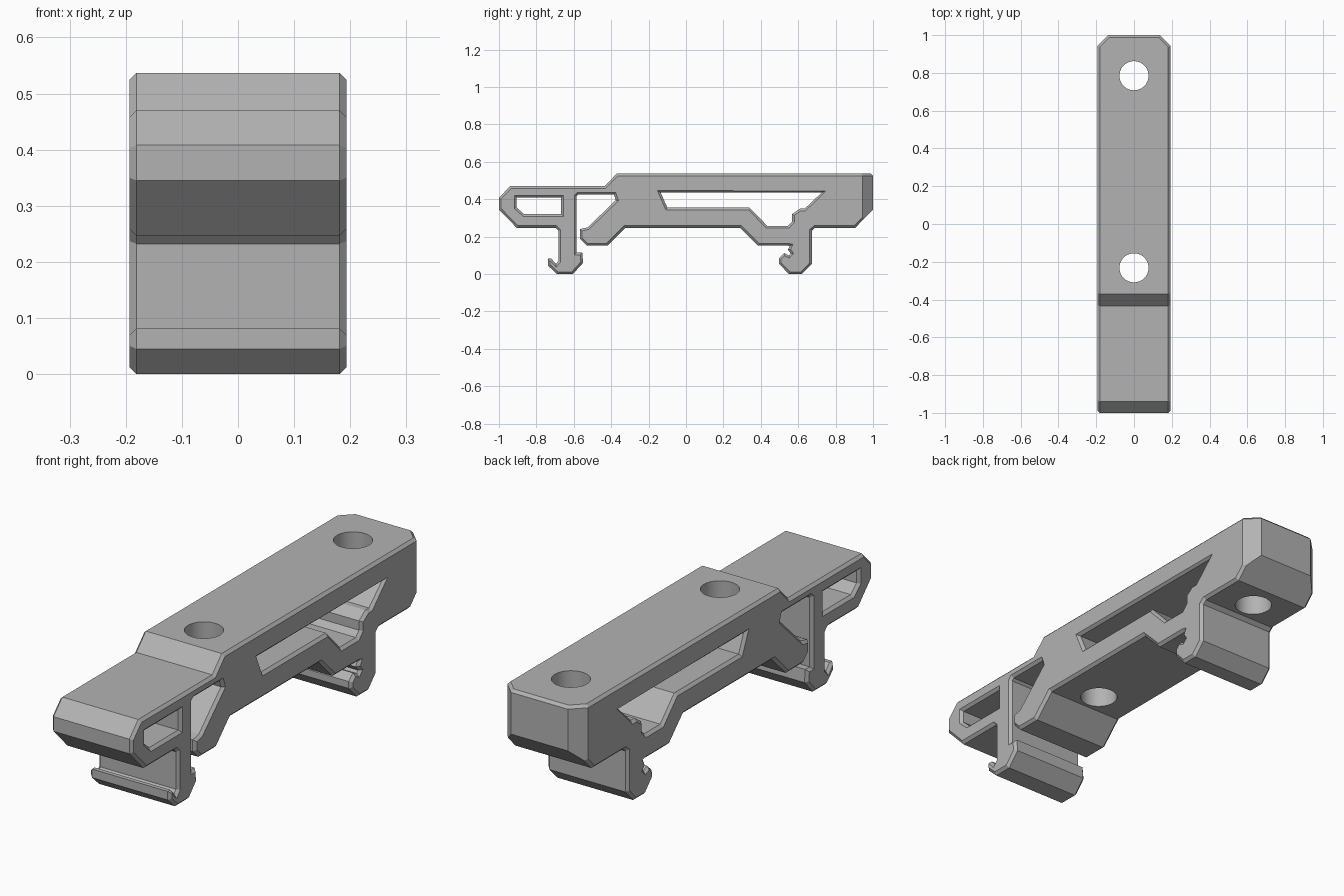
import bpy, bmesh
from mathutils import Vector

cube = bpy.data.objects.get("Cube")
if cube:
    bpy.data.objects.remove(cube)

HALF, CHAMFER, TOP = 0.193, 0.012, 0.537

# Side profile (y, z): deck, rear foot, belly, middle jaw, front foot, nose
BODY = [(-1, .345), (-1, .408), (-.94, .47), (-.435, .47), (-.37, TOP),
        (.988, TOP), (1, .525), (1, .345), (.905, .247), (.69, .247), (.673, .232),
        (.673, .055), (.62, 0), (.55, 0), (.497, .055), (.497, .085), (.525, .112),
        (.55, .1), (.56, .11), (.545, .13), (.555, .15), (.545, .152),
        (.385, .152), (.29, .247), (-.325, .247), (-.42, .152), (-.53, .152),
        (-.568, .19), (-.568, .24), (-.525, .25), (-.375, .395), (-.385, .425),
        (-.575, .425), (-.585, .415), (-.585, .115), (-.555, .115), (-.55, .06),
        (-.605, 0), (-.69, 0), (-.738, .045), (-.738, .082), (-.72, .082),
        (-.695, .055), (-.682, .07), (-.682, .232), (-.697, .247), (-.905, .247)]
# Windows through the sides
LONG_WINDOW = [(-.135, .435), (.725, .435), (.635, .35), (.61, .35), (.567, .32),
               (.567, .28), (.545, .257), (.435, .257), (.34, .355), (-.1, .355)]
NOSE_WINDOW = [(-.905, .408), (-.667, .408), (-.667, .32), (-.865, .32), (-.905, .355)]


def area(loop):
    return sum(a[0] * b[1] - b[0] * a[1] for a, b in zip(loop, loop[1:] + loop[:1]))


def inset(loop, d):
    """Mitred offset to the left of the travel direction."""
    out = []
    for i, p in enumerate(loop):
        p, a, b = Vector(p), Vector(loop[i - 1]), Vector(loop[(i + 1) % len(loop)])
        d1, d2 = (p - a).normalized(), (b - p).normalized()
        n1, n2 = Vector((-d1.y, d1.x)), Vector((-d2.y, d2.x))
        out.append(p + (n1 + n2) * d / max(1 + n1.dot(n2), 0.4))
    return out


def add_walls(bm, loop, caps):
    """Four rings per loop give a wall with chamfered rims."""
    rims = inset(loop, CHAMFER)
    rings = []
    for x, pts in ((-HALF, rims), (CHAMFER - HALF, loop), (HALF - CHAMFER, loop), (HALF, rims)):
        rings.append([bm.verts.new((x, p[0], p[1])) for p in pts])
    n = len(loop)
    for r, s in zip(rings, rings[1:]):
        for i in range(n):
            j = (i + 1) % n
            bm.faces.new((r[i], r[j], s[j], s[i]))
    for cap, ring in zip(caps, (rings[0], rings[3])):
        cap += [bm.edges.get((ring[i], ring[(i + 1) % n])) for i in range(n)]


def slice_off(bm, point, normal):
    cut = bmesh.ops.bisect_plane(bm, geom=bm.verts[:] + bm.edges[:] + bm.faces[:], dist=1e-5,
                                 plane_co=point, plane_no=normal, clear_outer=True)
    edges = [e for e in cut["geom_cut"] if isinstance(e, bmesh.types.BMEdge)]
    bmesh.ops.edgeloop_fill(bm, edges=[e for e in edges if e.is_boundary])


# Bracket body
bm = bmesh.new()
caps = ([], [])
for loop, sign in ((BODY, 1), (LONG_WINDOW, -1), (NOSE_WINDOW, -1)):
    add_walls(bm, loop if area(loop) * sign > 0 else loop[::-1], caps)
for cap in caps:
    bmesh.ops.triangle_fill(bm, edges=cap, use_beauty=True)

# Clipped back corners with a narrow chamfer along the top
for side in (1, -1):
    slice_off(bm, (side * .164, .972, 0), (side, 1, 0))
    slice_off(bm, (side * .164, .972, TOP - CHAMFER), (side, 1, 1.414))
bmesh.ops.dissolve_limit(bm, angle_limit=0.01, verts=bm.verts[:], edges=bm.edges[:])
bmesh.ops.recalc_face_normals(bm, faces=bm.faces[:])
mesh = bpy.data.meshes.new("bracket_body")
bm.to_mesh(mesh)
bm.free()
body = bpy.data.objects.new("bracket_body", mesh)
bpy.context.collection.objects.link(body)

grey = bpy.data.materials.new("matte_grey")
grey.use_nodes = True
grey.diffuse_color = (.45, .45, .45, 1)
grey.node_tree.nodes["Principled BSDF"].inputs["Base Color"].default_value = (.45, .45, .45, 1)
mesh.materials.append(grey)

# Vertical bolt holes
for y in (.785, -.232):
    bpy.ops.mesh.primitive_cylinder_add(vertices=64, radius=.077, depth=2, location=(0, y, .3))
    cutter = bpy.context.object
    cutter.name = "bolt_hole_cutter"
    cutter.hide_render = True
    cutter.data.materials.append(grey)
    bpy.context.view_layer.objects.active = body
    mod = body.modifiers.new("bolt_hole", "BOOLEAN")
    mod.operation, mod.solver, mod.object = "DIFFERENCE", "EXACT", cutter
    bpy.ops.object.modifier_apply(modifier=mod.name)
    bpy.data.objects.remove(cutter)

bpy.ops.object.select_all(action="DESELECT")
body.select_set(True)
bpy.context.view_layer.objects.active = body
bpy.ops.object.shade_smooth_by_angle(angle=0.3)
